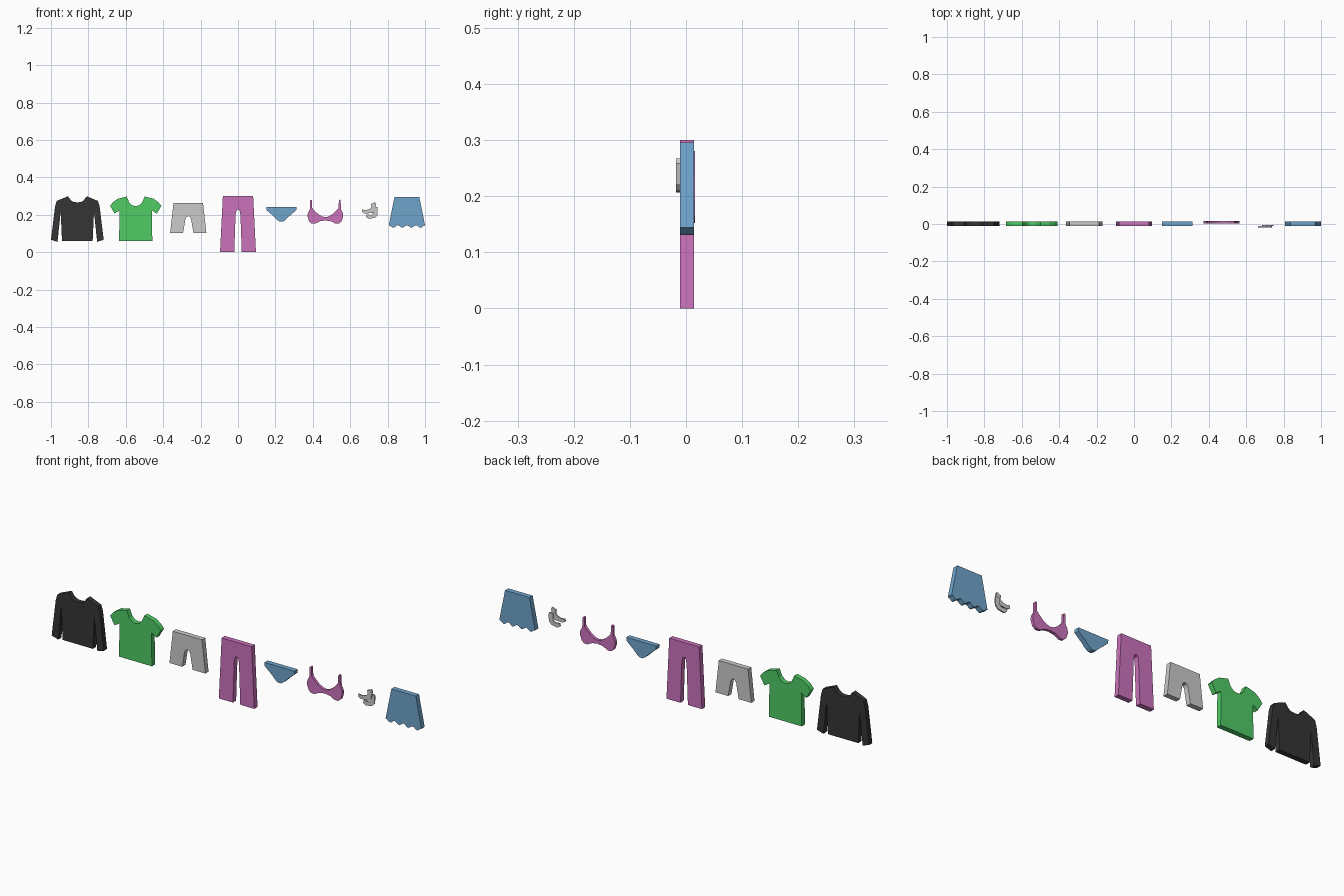
import bpy, bmesh, math

COLOURS = {
    "black": (0.035, 0.035, 0.035, 1),
    "green": (0.08, 0.60, 0.13, 1),
    "pink": (0.60, 0.17, 0.50, 1),
    "blue": (0.16, 0.37, 0.60, 1),
}
MATS = {}
for key, col in COLOURS.items():
    MATS[key] = bpy.data.materials.new(key + "_cloth")
    MATS[key].diffuse_color = col


def slab(name, outline, cx=0.0, colour=None, y0=-0.011, y1=0.014):
    """Extrude an (x, z) outline from y0 to y1."""
    bm = bmesh.new()
    face = bm.faces.new([bm.verts.new((cx + x, y0, z)) for x, z in outline])
    ext = bmesh.ops.extrude_face_region(bm, geom=[face], use_keep_orig=True)
    for v in ext["geom"]:
        if isinstance(v, bmesh.types.BMVert):
            v.co.y = y1
    bmesh.ops.recalc_face_normals(bm, faces=bm.faces)
    bmesh.ops.triangulate(bm, faces=[f for f in bm.faces if len(f.verts) > 4])
    me = bpy.data.meshes.new(name)
    bm.to_mesh(me)
    bm.free()
    ob = bpy.data.objects.new(name, me)
    bpy.context.collection.objects.link(ob)
    if colour:
        me.materials.append(MATS[colour])
    return ob


def mirrored(half):
    """Close a right-hand half outline by mirroring it across x = 0."""
    return half + [(-x, z) for x, z in reversed(half) if x > 1e-6]


# Long-sleeved top
slab("long_sleeve_top", mirrored([
    (0, 0.266), (0.020, 0.268), (0.034, 0.277), (0.050, 0.299), (0.110, 0.274),
    (0.119, 0.245), (0.141, 0.066), (0.106, 0.055), (0.089, 0.215), (0.082, 0.060)]),
    -0.859, "black")

# Short-sleeved shirt
slab("short_sleeve_shirt", mirrored([
    (0, 0.246), (0.018, 0.250), (0.034, 0.265), (0.048, 0.297), (0.096, 0.285),
    (0.120, 0.268), (0.137, 0.248), (0.113, 0.206), (0.086, 0.223), (0.089, 0.060)]),
    -0.547, "green")

# Shorts and trousers
slab("shorts", mirrored([
    (0, 0.192), (0.008, 0.190), (0.015, 0.178), (0.028, 0.102), (0.097, 0.102),
    (0.079, 0.262)][::-1]), -0.266)
slab("trousers", mirrored([
    (0, 0.228), (0.008, 0.224), (0.013, 0.200), (0.020, 0.0), (0.096, 0.0),
    (0.081, 0.300)][::-1]), 0.0, "pink")

# Briefs
slab("briefs", mirrored([
    (0.081, 0.242), (0.080, 0.225), (0.045, 0.195), (0.022, 0.172), (0.009, 0.163)]),
    0.232, "blue")

# Bra, slightly further back
slab("bra", mirrored([
    (0, 0.187), (0.018, 0.191), (0.038, 0.203), (0.056, 0.220), (0.071, 0.236),
    (0.072, 0.277), (0.077, 0.281), (0.082, 0.275), (0.083, 0.230), (0.093, 0.210),
    (0.096, 0.193), (0.087, 0.165), (0.074, 0.153), (0.055, 0.152), (0.030, 0.165),
    (0, 0.170)]), 0.467, "pink", 0.002, 0.016)

# Pair of socks, one in front of the other
slab("front_sock", [
    (0.711, 0.258), (0.733, 0.267), (0.738, 0.258), (0.731, 0.222), (0.719, 0.209),
    (0.675, 0.207), (0.662, 0.215), (0.664, 0.228), (0.685, 0.224), (0.704, 0.231),
    (0.714, 0.240)], 0, None, -0.018, -0.011)
slab("back_sock", [
    (0.724, 0.239), (0.744, 0.242), (0.747, 0.232), (0.745, 0.198), (0.732, 0.184),
    (0.700, 0.178), (0.684, 0.188), (0.688, 0.202), (0.712, 0.199), (0.724, 0.208)],
    0, None, -0.011, -0.005)

# Skirt with wavy hem
hem = [(-0.097 + 0.194 * i / 28,
        0.137 + 0.007 * math.cos(2 * math.pi * 4 * i / 28)) for i in range(29)]
slab("skirt", hem + [(0.066, 0.296), (-0.066, 0.296)], 0.903, "blue")
